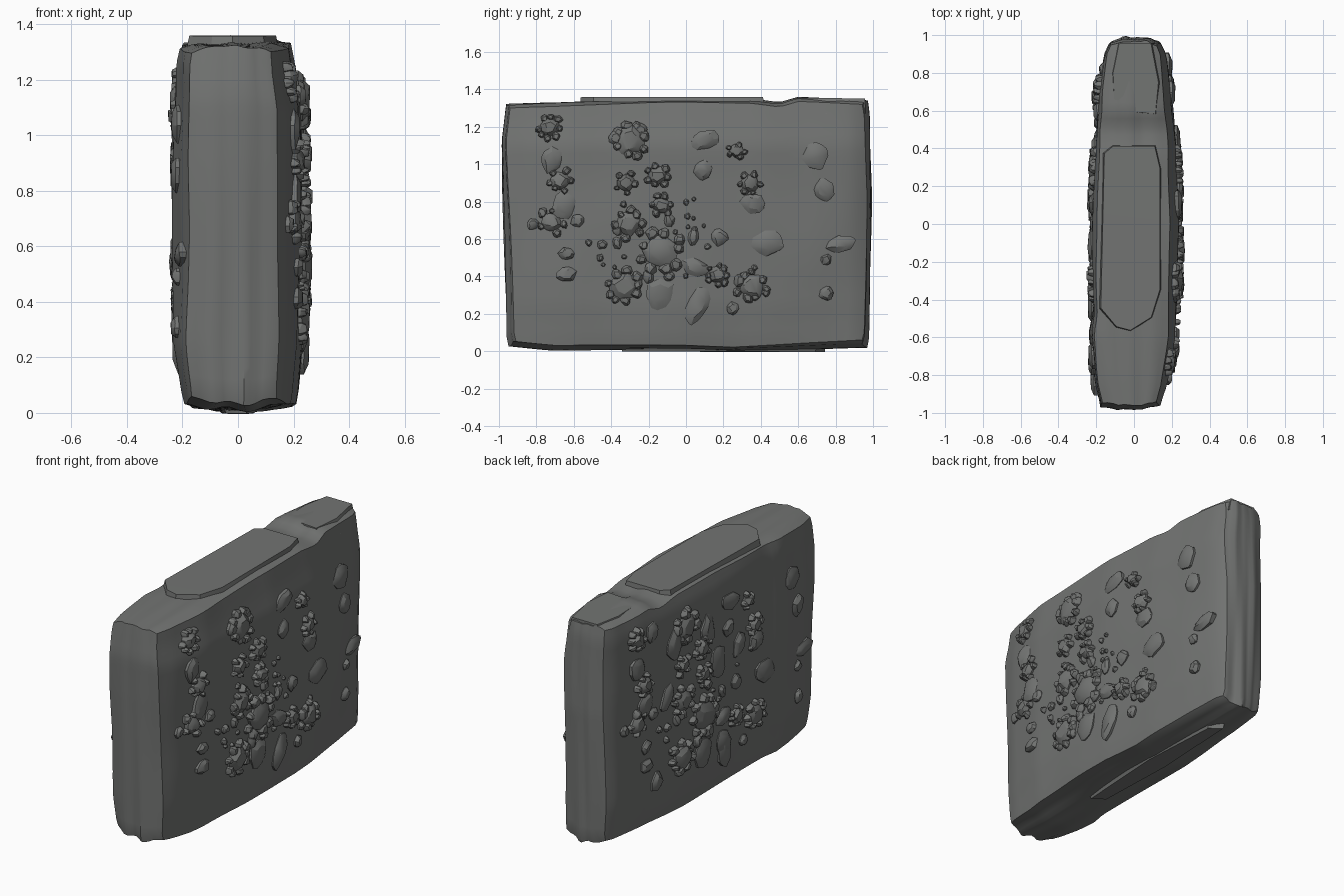
import bpy, bmesh, math, random
from mathutils import Vector, Matrix, noise

if "Cube" in bpy.data.objects:
    bpy.data.objects.remove(bpy.data.objects["Cube"])

random.seed(7)
stone = bpy.data.materials.new("dark grey stone")
stone.diffuse_color = (0.17, 0.175, 0.17, 1)
stone.use_nodes = True
stone.node_tree.nodes["Principled BSDF"].inputs["Base Color"].default_value = stone.diffuse_color


def lerp(tab, t):
    """Piecewise linear profile lookup."""
    if t <= tab[0][0]:
        return tab[0][1]
    for (a, p), (b, q) in zip(tab, tab[1:]):
        if t <= b:
            return p + (q - p) * (t - a) / (b - a)
    return tab[-1][1]


# half width of the slab along y and its scale along z, for each side
WIDTH = {1: [(-.95, .14), (-.85, .175), (-.6, .215), (0, .235), (.4, .22), (.7, .195), (.9, .165), (.97, .13)],
         -1: [(-.95, .18), (-.85, .205), (-.58, .235), (-.48, .215), (0, .215), (.4, .195), (.7, .185), (.9, .155), (.97, .12)]}
SCALE = {1: [(0, .86), (.06, .92), (.25, 1), (1.1, 1), (1.22, .88), (1.34, .8)],
         -1: [(0, .78), (.06, .86), (.25, .98), (1.25, 1), (1.34, .9)]}
FRONT = [(0, .91), (.06, .925), (.5, .94), (.9, .955), (1.13, .96), (1.33, .935)]
BACK = [(0, .93), (.06, .945), (.8, .965), (1.25, .955), (1.34, .94)]
TOP = [(-.95, 1.30), (-.6, 1.315), (0, 1.33), (.35, 1.325), (.5, 1.305), (.6, 1.335), (.95, 1.325)]
BOTTOM = [(-.95, .06), (-.7, .035), (0, .035), (.25, .025), (.95, .055)]


def surf(side, y, z):
    """x of the slab face on the given side."""
    n = noise.noise(Vector((side * 3, y * 2.6, z * 2.2))) * .014
    return side * (lerp(WIDTH[side], y) * lerp(SCALE[side], z) + n)


def finish(bm, name, angle):
    me = bpy.data.meshes.new(name)
    bmesh.ops.recalc_face_normals(bm, faces=bm.faces[:])
    bm.to_mesh(me)
    bm.free()
    me.materials.append(stone)
    ob = bpy.data.objects.new(name, me)
    bpy.context.collection.objects.link(ob)
    bpy.ops.object.select_all(action='DESELECT')
    ob.select_set(True)
    bpy.context.view_layer.objects.active = ob
    bpy.ops.object.shade_smooth_by_angle(angle=math.radians(angle))
    return ob


# main slab: six grids welded into a box, then shaped by the profiles
NU, NV, NW = 12, 44, 30
bm = bmesh.new()


def patch(na, nb, fn):
    g = [[bm.verts.new(fn(-1 + 2 * i / na, -1 + 2 * j / nb)) for j in range(nb + 1)] for i in range(na + 1)]
    for i in range(na):
        for j in range(nb):
            bm.faces.new((g[i][j], g[i + 1][j], g[i + 1][j + 1], g[i][j + 1]))


for s in (-1, 1):
    patch(NV, NW, lambda a, b: (s, a, b))
    patch(NU, NW, lambda a, b: (a, s, b))
    patch(NU, NV, lambda a, b: (a, b, s))
bmesh.ops.remove_doubles(bm, verts=bm.verts[:], dist=1e-4)
for v in bm.verts:
    u, q, w = v.co
    side = 1 if u >= 0 else -1
    crown = 1 - abs(u) ** 2.5
    z = .67 + .65 * w
    y = q * (lerp(BACK, z) if q > 0 else lerp(FRONT, z))
    # upright ridges on the narrow ends
    if abs(q) > .9:
        y += q * (.025 * crown + .02 * noise.noise(Vector((u * 2.5 + q * 4, z * .8, q * 5))))
    zt = lerp(TOP, y) + .02 * crown
    zb = lerp(BOTTOM, y) - .025 * crown
    # lengthwise folds on top and bottom
    fold = noise.noise(Vector((u * 2.2, y * 1.3, w * 7))) * .016 * abs(w) ** 8
    z = zb + (zt - zb) * (w + 1) / 2 + fold
    v.co = (abs(surf(side, y, z)) * u, y, max(z, .003))
finish(bm, "stone_slab", 38)


def hull(bm, pts):
    vs = [bm.verts.new(p) for p in pts]
    r = bmesh.ops.convex_hull(bm, input=vs)
    bmesh.ops.delete(bm, geom=list({g for g in r["geom_interior"] + r["geom_unused"]
                                    if isinstance(g, bmesh.types.BMVert)}), context='VERTS')


def ledge(name, outline, z0, z1, shrink=.92):
    """Thin flat layer lying on the slab."""
    bm = bmesh.new()
    c = sum((Vector(p) for p in outline), Vector((0, 0))) / len(outline)
    pts = [(x, y, z0) for x, y in outline]
    pts += [(c.x + (x - c.x) * shrink, c.y + (y - c.y) * .985, z1 - .005 * abs(y)) for x, y in outline]
    hull(bm, pts)
    finish(bm, name, 30)


# broken layers on the top and bottom
ledge("top_layer", [(-.17, .38), (-.12, .42), (.12, .42), (.15, .3), (.15, -.35), (.1, -.5),
                    (-.02, -.57), (-.1, -.55), (-.19, -.45)], 1.29, 1.361)
ledge("top_back_layer", [(-.13, .6), (.14, .58), (.16, .75), (.11, .96), (-.1, .96), (-.14, .8)], 1.27, 1.357, .8)
ledge("bottom_layer", [(-.07, -.3), (.05, -.35), (.1, .2), (.06, .7), (-.05, .75), (-.1, .2)], .06, 0, .6)


def pebble(bm, side, y, z, ry, rz, out):
    """Faceted stone half sunk into the slab face."""
    x = surf(side, y, z)
    n = 9 if max(ry, rz) < .035 else 13
    a0, tilt = random.random() * 6, random.uniform(-.5, .5)
    pts = []
    for i in range(n):
        a = a0 + 6.283 * i / n + random.uniform(-.2, .2)
        r = random.uniform(.82, 1.1)
        for k, h in ((1, -.9), (1, .35), (.62, 1)):
            cy, cz = ry * r * k * math.cos(a), rz * r * k * math.sin(a)
            hx = out * (h + (random.uniform(-.2, .1) if h > 0 else 0))
            pts.append((x + side * hx, y + cy * math.cos(tilt) - cz * math.sin(tilt),
                        z + cy * math.sin(tilt) + cz * math.cos(tilt)))
        if i % 2:
            pts.pop()
    hull(bm, pts)


def cluster(bm, side, y, z, r, count):
    """Large stone ringed by small ones."""
    pebble(bm, side, y, z, r, r * .9, .035)
    for i in range(count):
        a = 6.283 * i / count + random.uniform(-.25, .25)
        d = r * random.uniform(.85, 1.15)
        s = random.uniform(.2, .36) * r + .006
        pebble(bm, side, y + d * math.cos(a), z + d * math.sin(a), s, s * random.uniform(.8, 1.2), .03)


# stones on a face: (y, z, radius, satellites) and (y, z, ry, rz)
CLUSTERS = [(-.73, 1.2, .055, 8), (-.3, 1.13, .085, 10), (-.67, .91, .055, 6), (-.15, .94, .055, 7),
            (-.31, .68, .07, 8), (-.13, .53, .1, 9), (-.33, .35, .08, 9), (.34, .9, .05, 6),
            (.35, .35, .075, 9), (.17, .41, .05, 8), (-.72, .69, .06, 5), (.27, 1.07, .04, 5),
            (-.13, .78, .05, 6), (-.32, .9, .05, 5)]
SINGLES = [(.1, 1.13, .09, .05), (.69, 1.04, .07, .075), (.74, .86, .055, .065), (.82, .57, .085, .045),
           (.75, .49, .03, .03), (.75, .31, .04, .04), (.44, .58, .09, .07), (.36, .79, .07, .055),
           (.09, .97, .05, .055), (.05, .45, .075, .05), (.06, .24, .06, .11), (-.14, .31, .075, .09),
           (-.65, .78, .07, .08), (-.82, .68, .035, .03), (-.64, .52, .045, .035), (-.64, .41, .055, .04),
           (-.72, 1.02, .06, .07), (.18, .61, .045, .05), (.04, .61, .03, .045), (-.09, .7, .03, .035),
           (.25, .23, .035, .035), (-.58, .7, .04, .035), (-.45, .57, .03, .025), (-.37, .58, .025, .035),
           (-.52, .58, .02, .02), (-.46, .5, .02, .02), (-.2, .4, .03, .04), (-.09, .4, .03, .03)]
LEFT_EXTRA = [(-.6, 1.2, .05, .06), (-.4, 1.05, .07, .09), (0, .8, .07, .1), (-.1, 1.03, .06, .1),
              (.2, .83, .05, .08), (-.45, .75, .05, .08), (.05, .3, .06, .09), (-.55, .28, .05, .06)]

for side, name in ((1, "right_stones"), (-1, "left_stones")):
    bm = bmesh.new()
    for y, z, r, c in CLUSTERS:
        cluster(bm, side, y * side, z, r, c)
    for y, z, ry, rz in SINGLES + (LEFT_EXTRA if side < 0 else []):
        pebble(bm, side, y * side, z, ry, rz, .024)
    # scattered gravel between the stones
    for i in range(22):
        s = random.uniform(.01, .02)
        pebble(bm, side, side * random.gauss(-.1, .2), random.uniform(.4, .85), s, s, .018)
    finish(bm, name, 25)
